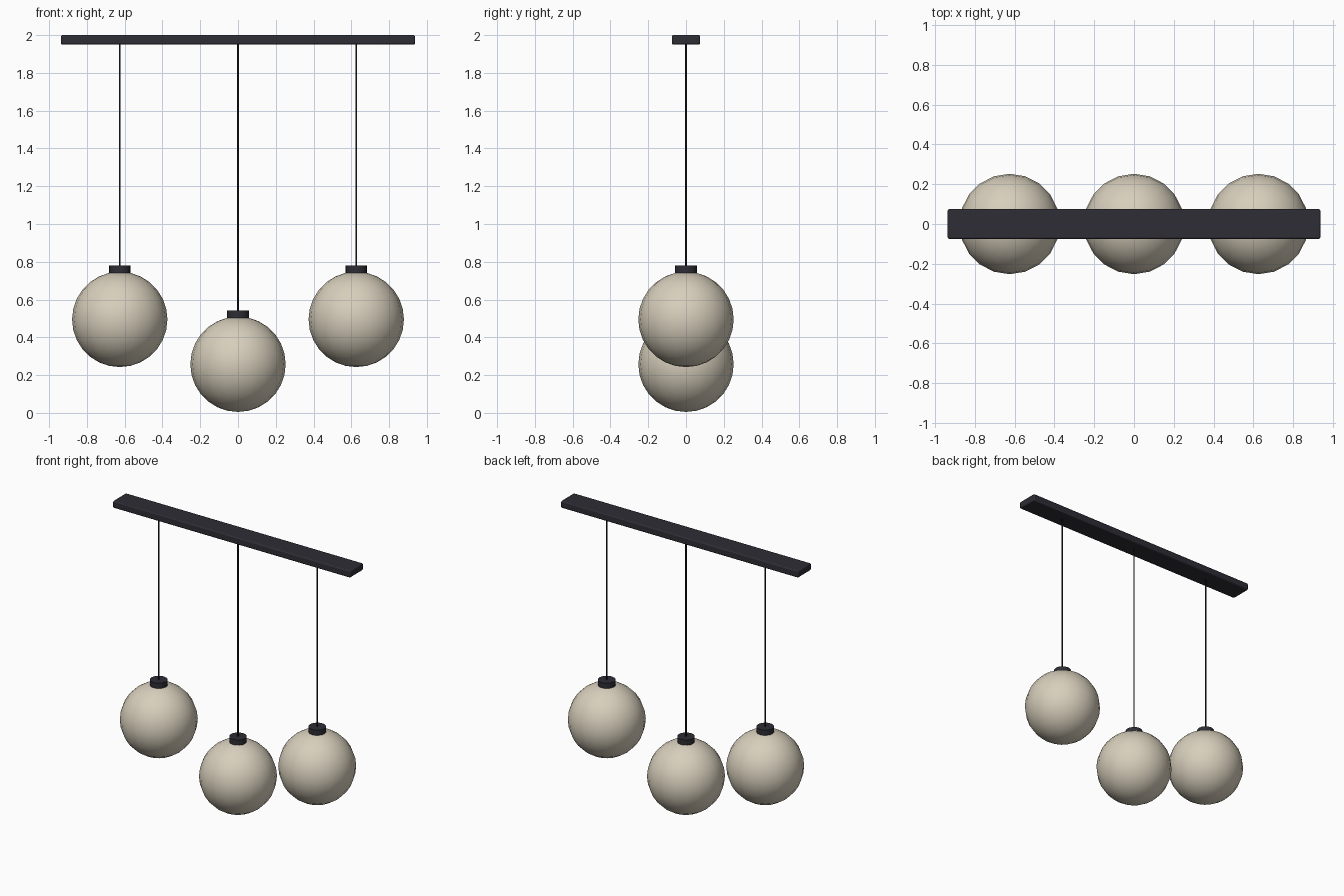
import bpy
import math

cube = bpy.data.objects.get("Cube")
if cube:
    bpy.data.objects.remove(cube, do_unlink=True)


def material(name, color):
    mat = bpy.data.materials.new(name)
    mat.use_nodes = True
    mat.diffuse_color = color
    mat.node_tree.nodes["Principled BSDF"].inputs["Base Color"].default_value = color
    return mat


charcoal = material("charcoal metal", (0.026, 0.026, 0.035, 1))
black = material("black cord", (0.012, 0.012, 0.016, 1))
glass = material("warm opal glass", (0.68, 0.62, 0.50, 1))


def finish(name, mat, angle=40):
    obj = bpy.context.object
    obj.name = name
    obj.data.materials.append(mat)
    bpy.ops.object.shade_smooth_by_angle(angle=math.radians(angle))
    return obj


def cylinder(name, radius, x, bottom, top, sides, mat):
    bpy.ops.mesh.primitive_cylinder_add(vertices=sides, radius=radius, depth=top - bottom,
                                        location=(x, 0, (top + bottom) / 2))
    return finish(name, mat, 50)


# Ceiling bar with softened edges
bpy.ops.mesh.primitive_cube_add(size=1, location=(0, 0, 1.975))
bar = bpy.context.object
bar.scale = (1.875, 0.15, 0.05)
bpy.ops.object.transform_apply(location=False, rotation=False, scale=True)
bevel = bar.modifiers.new("soft edges", 'BEVEL')
bevel.width = 0.008
bevel.segments = 2
finish("ceiling_bar", charcoal, 30)

# Three pendants: cord, cap and globe
RADIUS = 0.2525
for side, x, center in (("right", -0.626, 0.495), ("middle", 0, 0.2575), ("left", 0.626, 0.495)):
    cap_top = center + 0.284
    cylinder(side + "_cord", 0.005, x, cap_top - 0.01, 1.955, 8, black)
    cylinder(side + "_cap", 0.0575, x, cap_top - 0.045, cap_top, 16, charcoal)
    bpy.ops.mesh.primitive_uv_sphere_add(segments=20, ring_count=14, radius=RADIUS,
                                         location=(x, 0, center))
    finish(side + "_globe", glass)
